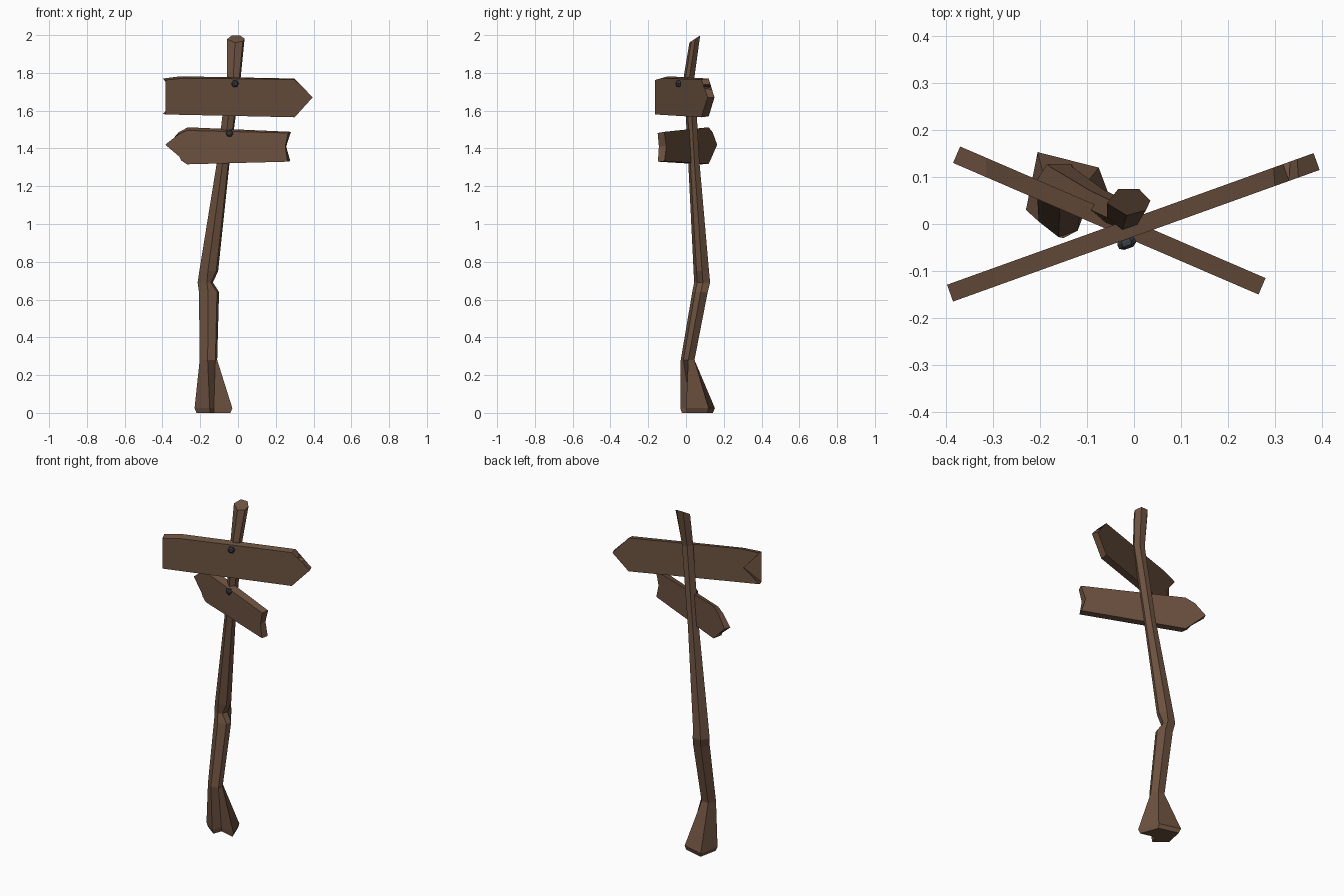
import bpy, bmesh
from math import sin, cos, radians, atan2
from mathutils import Vector, Matrix

if "Cube" in bpy.data.objects:
    bpy.data.objects.remove(bpy.data.objects["Cube"])


def material(name, rgb):
    m = bpy.data.materials.new(name)
    m.diffuse_color = (*rgb, 1)
    m.use_nodes = True
    m.node_tree.nodes["Principled BSDF"].inputs["Base Color"].default_value = m.diffuse_color
    return m


WOOD = material("wood", (0.15, 0.083, 0.05))
IRON = material("iron", (0.045, 0.05, 0.058))


def loft(name, rings, mat):
    """Skin a stack of equal-length rings and cap both ends."""
    bm = bmesh.new()
    vs = [[bm.verts.new(p) for p in r] for r in rings]
    n = len(vs[0])
    for a, b in zip(vs, vs[1:]):
        for i in range(n):
            j = (i + 1) % n
            bm.faces.new((a[i], a[j], b[j], b[i]))
    bm.faces.new(vs[0][::-1])
    bm.faces.new(vs[-1])
    bmesh.ops.triangulate(bm, faces=[f for f in bm.faces if len(f.verts) > 4])
    bmesh.ops.recalc_face_normals(bm, faces=bm.faces)
    me = bpy.data.meshes.new(name)
    bm.to_mesh(me)
    bm.free()
    me.materials.append(mat)
    ob = bpy.data.objects.new(name, me)
    bpy.context.collection.objects.link(ob)
    return ob


# Crooked post: six-sided rings fitted to (z, x0, x1, y0, y1)
ANGLES = [radians(a) for a in (-95, -38, 5, 62, 118, 185)]


def post_ring(z, x0, x1, y0, y1, slope=0):
    cx, cy, rx, ry = (x0 + x1) / 2, (y0 + y1) / 2, (x1 - x0) / 2, (y1 - y0) / 2
    return [Vector((cx + rx * cos(a), cy + ry * sin(a) * (1 if sin(a) < 0 else 1.13),
                    z + slope * sin(a))) for a in ANGLES]


# Splayed foot with a split between the two front toes
foot = [(-0.15, -0.03), (-0.128, 0.025), (-0.03, 0.0),
        (-0.075, 0.12), (-0.205, 0.153), (-0.23, 0.03)]
foot_mid = Vector((-0.13, 0.05))
rings = [[Vector((*foot_mid.lerp(Vector(p), 0.9), 0)) for p in foot],
         [Vector((*p, 0.025)) for p in foot],
         post_ring(0.28, -0.203, -0.11, -0.028, 0.045),
         post_ring(0.64, -0.207, -0.10, 0.033, 0.115),
         post_ring(0.69, -0.214, -0.105, 0.043, 0.128),
         post_ring(0.75, -0.205, -0.105, 0.040, 0.122),
         post_ring(1.32, -0.113, -0.045, 0.012, 0.072),
         post_ring(1.78, -0.058, 0.015, -0.012, 0.045),
         post_ring(1.98, -0.058, 0.035, 0.018, 0.075, 0.02)]
for i in (1, 2):                      # knot notch on the right side
    rings[4][i].x -= 0.028
loft("post", rings, WOOD)


# Sign boards: front and back outlines (x, z), swung about the post
def board(name, front, back, p0, p1, thick=0.038):
    d = Vector((p1[0] - p0[0], p1[1] - p0[1])).normalized()
    nrm = Vector((-d.y, d.x)) * thick
    slope = d.y / d.x
    f = [Vector((x, p0[1] + (x - p0[0]) * slope, z)) for x, z in front]
    b = [Vector((x + nrm.x, p0[1] + (x - p0[0]) * slope + nrm.y, z)) for x, z in back]
    return loft(name, [f, b], WOOD)


board("upper_sign",
      [(-0.385, 1.762), (-0.27, 1.67), (-0.385, 1.58), (0.30, 1.565), (0.395, 1.67),
       (0.35, 1.718), (0.19, 1.726), (0.33, 1.737), (0.30, 1.765), (-0.29, 1.772)],
      [(-0.385, 1.77), (-0.30, 1.67), (-0.385, 1.583), (0.31, 1.57), (0.395, 1.67),
       (0.36, 1.71), (0.345, 1.725), (0.33, 1.74), (0.31, 1.77), (-0.29, 1.782)],
      (-0.385, -0.165), (0.395, 0.115))

board("lower_sign",
      [(-0.385, 1.42), (-0.31, 1.356), (0.05, 1.349), (-0.30, 1.336), (-0.27, 1.316),
       (0.262, 1.33), (0.25, 1.41), (0.265, 1.482), (-0.27, 1.495), (-0.315, 1.475)],
      [(-0.385, 1.42), (-0.33, 1.365), (-0.315, 1.35), (-0.30, 1.337), (-0.28, 1.318),
       (0.262, 1.333), (0.24, 1.41), (0.265, 1.488), (-0.28, 1.512), (-0.33, 1.485)],
      (-0.385, 0.13), (0.265, -0.15))


# Nails: six-sided domed heads on the board fronts
def nail(name, pos, facing):
    rot = Matrix.Rotation(facing, 3, 'Z')
    rs = [[Vector(pos) + rot @ Vector((r * cos(radians(60 * i)), -y, r * sin(radians(60 * i))))
           for i in range(6)] for y, r in ((-0.01, 0.012), (0.004, 0.02), (0.013, 0.019), (0.019, 0.01))]
    loft(name, rs, IRON)


nail("upper_nail", (-0.018, -0.034, 1.743), atan2(0.28, 0.78))
nail("lower_nail", (-0.042, -0.018, 1.48), atan2(-0.28, 0.65))
